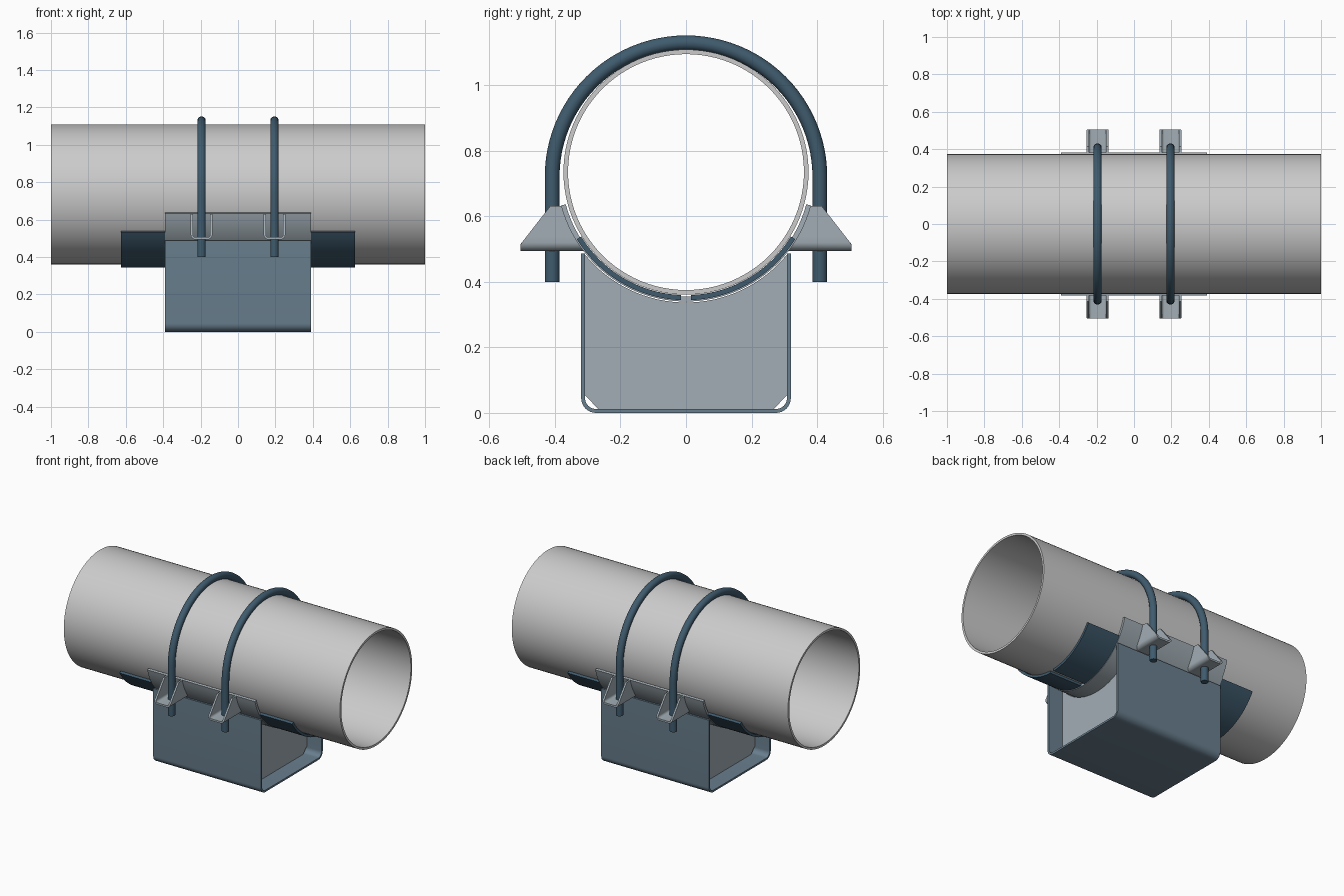
import bpy, bmesh
from math import sin, cos, pi, radians, sqrt

if "Cube" in bpy.data.objects:
    bpy.data.objects.remove(bpy.data.objects["Cube"])

CZ = 0.735   # pipe axis height


def material(name, rgb):
    m = bpy.data.materials.new(name)
    m.diffuse_color = (*rgb, 1)
    m.use_nodes = True
    m.node_tree.nodes["Principled BSDF"].inputs["Base Color"].default_value = m.diffuse_color
    return m


slate = material("slate", (0.14, 0.21, 0.27))
dark = material("dark_slate", (0.05, 0.105, 0.155))
plate = material("plate_grey", (0.36, 0.42, 0.46))


def finish(name, bm, mat=None):
    bmesh.ops.recalc_face_normals(bm, faces=bm.faces)
    me = bpy.data.meshes.new(name)
    bm.to_mesh(me)
    bm.free()
    ob = bpy.data.objects.new(name, me)
    bpy.context.collection.objects.link(ob)
    if mat:
        me.materials.append(mat)
    bpy.ops.object.select_all(action='DESELECT')
    ob.select_set(True)
    bpy.context.view_layer.objects.active = ob
    bpy.ops.object.shade_smooth_by_angle(angle=radians(30))
    return ob


def sheet(name, outer, inner, start, end, mat=None, closed=False):
    """Solid sheet between two matching 2D lines, swept from start(p) to end(p)."""
    bm = bmesh.new()
    rings = [[bm.verts.new(f(p)) for p in line]
             for line, f in ((outer, start), (outer, end), (inner, end), (inner, start))]
    n = len(outer)
    for i in range(n if closed else n - 1):
        j = (i + 1) % n
        for k in range(4):
            a, b = rings[k], rings[(k + 1) % 4]
            bm.faces.new((a[i], a[j], b[j], b[i]))
    if not closed:
        for i in (0, n - 1):
            bm.faces.new([r[i] for r in rings])
    return finish(name, bm, mat)


def at_x(x):
    return lambda p: (x, p[0], p[1])


def arc(r, a0, a1, n, cy=0, cz=CZ):
    """Points on an arc; angle is in degrees measured from straight down."""
    return [(cy + r * sin(radians(a0 + (a1 - a0) * i / n)),
             cz - r * cos(radians(a0 + (a1 - a0) * i / n))) for i in range(n + 1)]


# pipe
sheet("pipe", arc(0.374, 0, 360, 96)[:-1], arc(0.36, 0, 360, 96)[:-1],
      at_x(-1), at_x(1), closed=True)

# curved saddle with its upper wings
sheet("saddle", arc(0.395, -75, 75, 48), arc(0.380, -75, 75, 48), at_x(-0.39), at_x(0.39), plate)

# split wear pads running out past both ends of the saddle
for sx in (-1, 1):
    for sy in (-1, 1):
        sheet("wear_pad", arc(0.391, sy * 2.3, sy * 58.4, 24), arc(0.3755, sy * 2.3, sy * 58.4, 24),
              at_x(sx * 0.385), at_x(sx * 0.625), dark)


# U-shaped line with rounded lower corners
def u_line(w, bottom, top, r, n=8, mids=()):
    left = [(-w, z) for z in (top, *mids)]
    right = [(w, z) for z in (*reversed(mids), top)]
    return (left + arc(r, -90, 0, n, -w + r, bottom + r)
            + arc(r, 0, 90, n, w - r, bottom + r) + right)


# base channel
sheet("base_channel", u_line(0.32, 0, 0.487, 0.045), u_line(0.308, 0.012, 0.487, 0.033),
      at_x(-0.39), at_x(0.39), slate)

# web plates inside the channel, scooped for the saddle and chamfered below
edge = [(-0.309, 0.055), (-0.268, 0.012), (0.268, 0.012), (0.309, 0.055)]
scoop = arc(0.398, 50.9, -50.9, 32)
for sx in (-1, 1):
    bm = bmesh.new()
    vs = [bm.verts.new((sx * 0.285, y, z)) for y, z in edge + scoop]
    f = bm.faces.new(vs)
    ext = bmesh.ops.extrude_face_region(bm, geom=[f])
    moved = [v for v in ext["geom"] if isinstance(v, bmesh.types.BMVert)]
    bmesh.ops.translate(bm, verts=moved, vec=(-sx * 0.013, 0, 0))
    bmesh.ops.triangulate(bm, faces=[f for f in bm.faces if len(f.verts) > 4])
    finish("web_plate", bm, plate)


# bolt lugs: U-shaped brackets, scribed to the saddle and sloped outside
def lug_end(x, sy, outside):
    def f(p):
        z = p[1]
        y = 0.505 - max(0, z - 0.515) * 0.78 if outside else sqrt(0.390 ** 2 - (CZ - z) ** 2)
        return (x + p[0], sy * y, z)
    return f


mids = (0.60, 0.57, 0.54)
for x in (-0.195, 0.195):
    for sy in (-1, 1):
        sheet("bolt_lug", u_line(0.058, 0.494, 0.631, 0.026, 6, mids),
              u_line(0.046, 0.506, 0.631, 0.014, 6, mids),
              lug_end(x, sy, False), lug_end(x, sy, True), plate)

# U-bolts: round rod swept along straight legs and a half circle
R, r, sides = 0.4085, 0.0225, 20
for x in (-0.195, 0.195):
    path = [(-R, 0.40, pi)] + [(-R * cos(pi * i / 48), 0.721 + R * sin(pi * i / 48), pi - pi * i / 48)
                               for i in range(49)] + [(R, 0.40, 0)]
    bm = bmesh.new()
    rings = []
    for y, z, a in path:
        rings.append([bm.verts.new((x + r * sin(t), y + r * cos(t) * cos(a), z + r * cos(t) * sin(a)))
                      for t in (2 * pi * k / sides for k in range(sides))])
    for A, B in zip(rings, rings[1:]):
        for k in range(sides):
            m = (k + 1) % sides
            bm.faces.new((A[k], A[m], B[m], B[k]))
    bm.faces.new(rings[0])
    bm.faces.new(rings[-1])
    finish("u_bolt", bm, dark)
